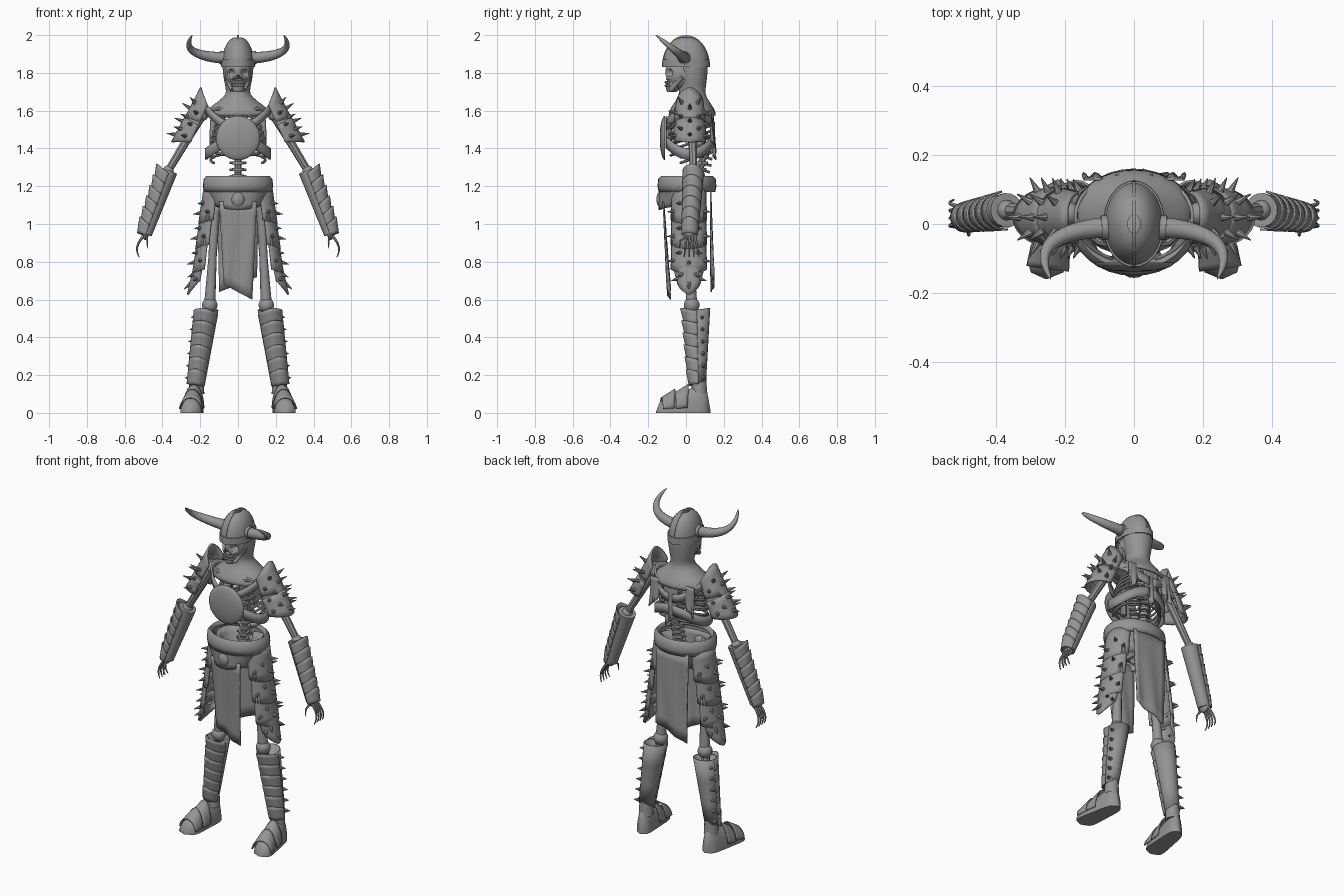
import bpy, bmesh, math
from mathutils import Vector
from math import sin, cos, pi, exp, sqrt

if "Cube" in bpy.data.objects:
    bpy.data.objects.remove(bpy.data.objects["Cube"])

material = bpy.data.materials.new("plain_grey")
material.use_nodes = True
grey = (.3, .3, .3, 1)
material.diffuse_color = grey
material.node_tree.nodes["Principled BSDF"].inputs["Base Color"].default_value = grey


def vec(x, y, z):
    return Vector((x, y, z))


def steps(count):
    """Evenly spaced values from zero to one."""
    return [k / (count - 1) for k in range(count)]


def mix(a, b, t):
    return a + (b - a) * t


def finish(name, bm, mirror=True, thickness=0, sharp=40):
    """Turn a bmesh into a shaded object, optionally mirrored and thickened."""
    bmesh.ops.recalc_face_normals(bm, faces=bm.faces)
    mesh = bpy.data.meshes.new(name)
    bm.to_mesh(mesh)
    bm.free()
    mesh.materials.append(material)
    obj = bpy.data.objects.new(name, mesh)
    bpy.context.collection.objects.link(obj)
    if thickness:
        solid = obj.modifiers.new("thickness", "SOLIDIFY")
        solid.thickness, solid.offset = thickness, 0
    if mirror:
        obj.modifiers.new("mirror", "MIRROR").use_mirror_merge = False
    bpy.ops.object.select_all(action="DESELECT")
    obj.select_set(True)
    bpy.context.view_layer.objects.active = obj
    bpy.ops.object.shade_smooth_by_angle(angle=math.radians(sharp))


def skin(bm, rings, closed=True, caps=True):
    """Bridge rows of points with quads."""
    rows = [[bm.verts.new(point) for point in ring] for ring in rings]
    count = len(rows[0])
    for low, high in zip(rows, rows[1:]):
        for i in range(count if closed else count - 1):
            j = (i + 1) % count
            bm.faces.new((low[i], low[j], high[j], high[i]))
    if closed and caps:
        bm.faces.new(rows[0])
        bm.faces.new(rows[-1])


def ring(center, across, along, sides):
    """Ellipse of points spanned by two radius vectors."""
    return [center + across * cos(2 * pi * k / sides) + along * sin(2 * pi * k / sides) for k in range(sides)]


def tube(bm, points, radius, end_radius=None, power=1, sides=8):
    end_radius = radius if end_radius is None else end_radius
    rings, normal = [], vec(.1, 1, .2)
    for i, t in enumerate(steps(len(points))):
        tangent = (points[min(i + 1, len(points) - 1)] - points[max(i - 1, 0)]).normalized()
        normal = (normal - tangent * normal.dot(tangent)).normalized()
        size = mix(end_radius, radius, (1 - t) ** power)
        rings.append(ring(points[i], normal * size, tangent.cross(normal) * size, sides))
    skin(bm, rings)


def ball(bm, center, radii, sides=14):
    made = bmesh.ops.create_uvsphere(bm, u_segments=sides, v_segments=sides // 2 + 2, radius=1)
    for vert in made["verts"]:
        vert.co = center + vert.co * radii if isinstance(radii, float) else center + Vector(a * b for a, b in zip(vert.co, radii))


def level(z, y, x_radius, y_radius, sides=32):
    """Horizontal ellipse on the centre line."""
    return ring(vec(0, y, z), vec(x_radius, 0, 0), vec(0, y_radius, 0), sides)


def shell(bm, start, end, facing, side, depth, half=90, peak=0, point=0):
    """Curved plate round an axis; peak and point lengthen its middle at the two ends."""
    axis = (end - start).normalized()
    facing = (facing - axis * facing.dot(axis)).normalized()
    across, spread = axis.cross(facing), math.radians(half)

    def surface(u, v):
        arch = (1 - abs(u) ** 1.5) * mix(-peak, point, v)
        normal = across * sin(u * spread) * mix(*side, v) + facing * cos(u * spread) * mix(*depth, v)
        return start.lerp(end, v) + axis * arch + normal

    skin(bm, [[surface(2 * u - 1, v) for u in steps(15)] for v in steps(5)], closed=False)
    return surface


def spike(bm, base, direction, length, radius):
    direction = direction.normalized()
    tube(bm, [base - direction * radius / 2, base + direction * length], radius, radius / 10)


def spike_row(bm, surface, start, end, length):
    """Five staggered spikes over a plate."""
    for k in range(-2, 3):
        v = .45 if k % 2 else .7
        base = surface(k * .35, v)
        spike(bm, base, base - start.lerp(end, v), length, .014)


# Joints of the left side
shoulder, elbow, wrist = vec(.19, .03, 1.58), vec(.37, .04, 1.28), vec(.49, .02, .95)
hip, knee, ankle = vec(.12, .01, 1.07), vec(.15, .03, .57), vec(.22, .07, .15)

# Skull with sunken sockets, jaw, cheekbones and teeth
bm = bmesh.new()
ball(bm, vec(0, -.02, 1.8), (.07, .09, .09), sides=48)
sockets = [(.034, 1.8, .017), (-.034, 1.8, .017), (0, 1.77, .01)]
for vert in bm.verts:
    if vert.co.y < 0:
        for x, z, size in sockets:
            distance = math.hypot(vert.co.x - x, vert.co.z - z) / size
            vert.co.y += .04 * exp(-distance ** 4)
skin(bm, [level(mix(1.7, 1.76, t), mix(-.075, -.05, t), .025 + .02 * sqrt(t), .025 + .025 * sqrt(t)) for t in steps(5)])
for turn in steps(7):
    angle = mix(-.8, .8, turn)
    for z in (1.733, 1.75):
        ball(bm, vec(.044 * sin(angle), -.06 - .046 * cos(angle), z), .007, sides=6)
for flip in (vec(1, 1, 1), vec(-1, 1, 1)):
    cheek, jaw_hinge, chin = [p * flip for p in (vec(.02, -.1, 1.77), vec(.06, -.02, 1.78), vec(.03, -.08, 1.71))]
    tube(bm, [cheek, cheek.lerp(jaw_hinge, .5) + vec(0, -.02, 0), jaw_hinge], .009)
    tube(bm, [jaw_hinge, chin], .014)
finish("skull", bm, mirror=False, sharp=60)

# Helmet dome, brow band and crest
bm = bmesh.new()
arc = [t * pi / 2 for t in steps(12)][:-1]
skin(bm, [level(1.83 + .16 * sin(a), 0, .086 * cos(a) ** .8, .122 * cos(a) ** .8) for a in arc], caps=False)
skin(bm, [level(z, 0, .084 + lip, .12 + lip) for z, lip in ((1.83, 0), (1.83, .006), (1.87, .005), (1.87, -.004))], caps=False)
skin(bm, [[vec(x, .128 * size * cos(pi * t), 1.83 + .17 * size * sin(pi * t))
           for x, size in ((-.004, .9), (-.004, 1), (.004, 1), (.004, .9))] for t in steps(19)])
finish("helmet", bm, mirror=False)

# Curved horns
bm = bmesh.new()
sweep = [vec(.06 + .2 * sin(2 * t), -.01 - .15 * t * t, 1.88 + .12 * t ** 2) for t in steps(24)]
tube(bm, sweep, .032, .001, power=.6, sides=14)
tube(bm, sweep[:3], .036, sides=14)
finish("horn", bm)

# Hood widening into a shoulder mantle
bm = bmesh.new()
rings = []
for t in steps(16):
    head, flare = max(0, cos(pi * t)), max(0, t - .55) / .45
    flare *= flare * (3 - 2 * flare)
    rings.append(level(mix(1.85, 1.575, t), .033, .06 + .018 * head + .11 * flare, .066 + .012 * head + .055 * flare))
skin(bm, rings, caps=False)
finish("hood_mantle", bm, mirror=False, thickness=.008, sharp=60)


# Hanging cloth with a slanted hem
def cloth(name, top, bottom, top_width, hem_width, slant, mirror=False):
    bm = bmesh.new()
    skin(bm, [[top.lerp(bottom, t) + vec(u * mix(top_width, hem_width, t), .008 * t * sin(5 * u + 3 * t), -slant * u * t)
               for u in (2 * s - 1 for s in steps(9))] for t in steps(9)], closed=False)
    finish(name, bm, mirror, thickness=.008)


cloth("front_loincloth", vec(0, -.12, 1.12), vec(0, -.09, .64), .1, .075, slant=.04)
cloth("back_loincloth", vec(0, .13, 1.18), vec(0, .14, .68), .11, .1, slant=-.04)
cloth("back_cape_middle", vec(0, .14, 1.61), vec(0, .15, 1.37), .055, .03, slant=.03)
cloth("back_cape_side", vec(.1, .13, 1.6), vec(.12, .14, 1.45), .045, .03, slant=.03, mirror=True)

# Ribs and collarbones
bm = bmesh.new()
for i, t in enumerate(steps(9)):
    width = .1 + .045 * sin(min(1, t * 1.3) * pi / 2)
    front = -1.3 if i < 7 else -.5
    angles = [mix(1.45, front, s) for s in steps(13)]
    tube(bm, [vec(width * cos(a), .02 + .105 * sin(a), mix(1.57, 1.34, t) + .035 * sin(a)) for a in angles], .0075, sides=6)
tube(bm, [vec(0, -.07, 1.59), vec(.1, -.05, 1.61), shoulder], .013)
finish("ribs_and_collarbone", bm)

# Spine of stacked vertebrae, and breastbone
bm = bmesh.new()
for t in steps(14):
    z = mix(1.15, 1.6, t)
    center, half_disc = vec(0, .05 + .04 * sin(pi * t) ** 2, z), vec(0, 0, .009)
    tube(bm, [center - half_disc * 2, center + half_disc * 2], .018)
    tube(bm, [center - half_disc, center + half_disc], .032, sides=12)
    tube(bm, [center - vec(.045, 0, 0), center + vec(.045, 0, 0)], .007, sides=6)
    tube(bm, [center, center + vec(0, .05, -.015)], .007, sides=6)
tube(bm, [vec(0, -.09, 1.57), vec(0, -.09, 1.4)], .018)
finish("spine", bm, mirror=False)

# Pelvis wings and lower arch
bm = bmesh.new()
shell(bm, vec(.05, .03, 1.21), vec(.04, .03, 1.08), vec(1, .3, 0), side=(.09, .04), depth=(.09, .04), peak=.02)
tube(bm, [vec(.07 * sin(pi * t), mix(.07, -.05, t), 1.11 - .05 * sin(pi * t)) for t in steps(9)], .016)
finish("pelvis", bm, thickness=.012)

# Chest disc, domed towards the front
bm = bmesh.new()
dome = [t * pi / 2 for t in steps(9)][:-1]
skin(bm, [ring(vec(0, -.112 - .027 * sin(a), 1.455), vec(.117 * cos(a), 0, 0), vec(0, 0, .117 * cos(a)), 32) for a in dome])
finish("chest_disc", bm, mirror=False)

# Harness straps wrapping from the disc to the back
for name, height, rise, half_width in (("harness_upper", 1.61, -.1, .025), ("harness_lower", 1.37, .07, .03)):
    bm = bmesh.new()
    rows = []
    for t in steps(20):
        a = mix(-1.2, 1.5, t)
        middle = vec(.17 * cos(a), .02 + .13 * sin(a), height + rise * sin(a) ** 2)
        rows.append([middle + vec(0, 0, side * half_width) for side in (-1, 1)])
    skin(bm, rows, closed=False)
    finish(name, bm, thickness=.01)

# Belt with front drop plate, and round buckle
bm = bmesh.new()
profile = ((1.235, -.03), (1.25, -.012), (1.235, 0), (1.2, .003), (1.17, -.003))
skin(bm, [level(z, .005, .178 + offset, .148 + offset) for z, offset in profile], caps=False)
shell(bm, vec(0, 0, 1.2), vec(0, 0, 1.1), vec(0, -1, 0), side=(.18, .13), depth=(.14, .14), half=75, point=.025)
finish("belt", bm, mirror=False, thickness=.01)
bm = bmesh.new()
ball(bm, vec(0, -.135, 1.13), (.036, .022, .042))
finish("buckle", bm, mirror=False)

# Spiked shoulder plates in three layers
bm, spikes = bmesh.new(), bmesh.new()
top, bottom = vec(.16, .02, 1.63), vec(.25, .02, 1.43)
for layer in range(3):
    start, end = top.lerp(bottom, layer * .27), top.lerp(bottom, layer * .27 + .45)
    width = .07 + .006 * layer
    surface = shell(bm, start, end, vec(1, 0, .4), side=(width, .08), depth=(width, width + .01),
                    peak=.01 if layer else .07, point=.04 if layer == 2 else .01)
    spike_row(spikes, surface, start, end, length=.05)
finish("shoulder_plates", bm, thickness=.01)
finish("shoulder_spikes", spikes)

# Spiked thigh plates in four layers, the last one pointed
bm, spikes = bmesh.new(), bmesh.new()
for layer in range(4):
    last = layer == 3
    start = vec(.105 + .024 * layer, .015, 1.19 - .13 * layer)
    end = start + vec(.018, 0, -.1 if last else -.17)
    depth = .08 - .008 * layer
    surface = shell(bm, start, end, vec(1, 0, 0), side=(.088, .06 if last else .092), depth=(depth - .008, depth),
                    half=85, point=.085 if last else .03)
    spike_row(spikes, surface, start, end, length=.042)
finish("thigh_plates", bm, thickness=.01)
finish("thigh_spikes", spikes)

# Arm bones and clawed hand
bm = bmesh.new()
tube(bm, [shoulder, shoulder.lerp(elbow, .3), elbow], .027, .02)
tube(bm, [elbow, wrist], .02)
ball(bm, shoulder, .035)
ball(bm, elbow, .03)
ball(bm, wrist, (.018, .035, .035))
for finger in steps(4):
    spread = mix(-.03, .05, finger)
    tube(bm, [wrist + vec(.045 * sin(2.3 * t), spread * (1 + t) / 2, -.125 * t) for t in steps(8)], .009, .003, sides=6)
tube(bm, [wrist, wrist + vec(-.01, -.05, -.04), wrist + vec(-.01, -.055, -.08)], .009, .002, sides=6)
finish("arm_bones", bm)

# Forearm guard with overlapping scales
bm = bmesh.new()
tube(bm, [elbow, wrist], .048, .034, sides=16)
for t in steps(7)[:-1]:
    size = .056 - .014 * t
    shell(bm, elbow.lerp(wrist, t + .04), elbow.lerp(wrist, t + .2), vec(1, -.15, .4),
          side=(size, size * .92), depth=(size + .014, size * .9), peak=.03)
finish("forearm_guard", bm, thickness=.006)

# Leg bones
bm = bmesh.new()
tube(bm, [vec(.08, .01, 1.1), hip, hip.lerp(knee, .5)], .03, .022, sides=12)
tube(bm, [hip.lerp(knee, .5), knee], .022, .03, sides=12)
ball(bm, knee, .042)
tube(bm, [knee, ankle], .024)
finish("leg_bones", bm)

# Greave with overlapping shin scales and side rivets
bm, rivets = bmesh.new(), bmesh.new()
top, bottom = vec(.167, .055, .545), vec(.222, .065, .16)
skin(bm, [ring(top.lerp(bottom, t), vec(mix(.06, .04, t), 0, 0), vec(0, mix(.07, .038, t), .01), 20) for t in steps(4)], caps=False)
for t in steps(7)[:-1]:
    size = .063 - .018 * t
    shell(bm, top.lerp(bottom, t + .04), top.lerp(bottom, t + .2), vec(.15, -1, 0),
          side=(size, size * .95), depth=(size + .02 - .008 * t, size), half=85, peak=.025)
    spike(rivets, top.lerp(bottom, t + .1) + vec(size * .9, .03, 0), vec(1, .4, 0), length=.022, radius=.012)
finish("greave", bm, thickness=.007)
finish("greave_rivets", rivets)

# Boot with flat sole
bm = bmesh.new()
rings = []
for t in steps(16):
    rounding = sqrt(1 - abs(2 * t - 1) ** 6) + .05
    width, height = (.04 + .02 * t) * rounding, (.16 - .1 * t) * rounding
    rings.append([vec(.22 + .035 * t + width * cos(a), .13 - .29 * t, max(0, height * sin(a)))
                  for a in (2 * pi * (k + .5) / 20 for k in range(20))])
skin(bm, rings)
tube(bm, [ankle + vec(0, 0, .05), ankle - vec(0, 0, .05)], .037, .042, sides=16)
finish("boot", bm, sharp=50)

# Raised flaps over the instep
bm = bmesh.new()
for y, height in ((0, .135), (-.07, .11)):
    start = vec(.235 - y / 9, y, .015)
    shell(bm, start, start + vec(.008, -.06, 0), vec(0, 0, 1), side=(.055, .06), depth=(height, height - .045), half=85, peak=.012)
finish("boot_flaps", bm, thickness=.006)
